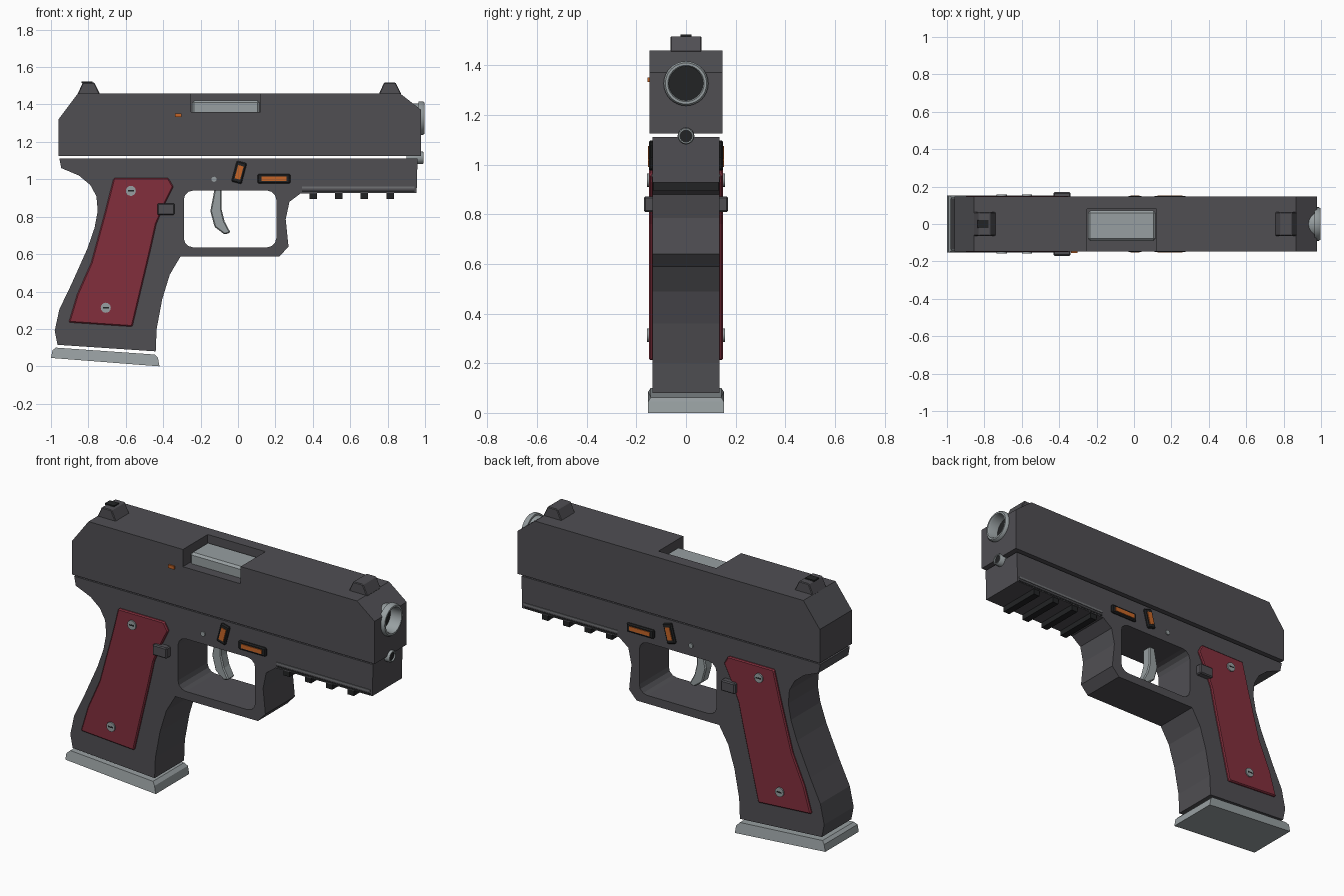
import bpy, bmesh, math
from mathutils import Matrix, Vector

if "Cube" in bpy.data.objects:
    bpy.data.objects.remove(bpy.data.objects["Cube"])


def material(name, rgb):
    m = bpy.data.materials.new(name)
    m.diffuse_color = (*rgb, 1)
    m.use_nodes = True
    m.node_tree.nodes["Principled BSDF"].inputs["Base Color"].default_value = m.diffuse_color
    return m


GUN = material("dark grey", (0.079, 0.077, 0.086))
RED = material("crimson", (0.225, 0.028, 0.046))
STEEL = material("light steel", (0.31, 0.345, 0.355))
BLACK = material("black", (0.016, 0.017, 0.018))
ORANGE = material("orange", (0.56, 0.13, 0.02))
MID = material("mid grey", (0.16, 0.165, 0.175))


def finish(name, bm, mat, bevel=0.0, smooth=False):
    bmesh.ops.recalc_face_normals(bm, faces=bm.faces[:])
    me = bpy.data.meshes.new(name)
    bm.to_mesh(me)
    bm.free()
    ob = bpy.data.objects.new(name, me)
    bpy.context.collection.objects.link(ob)
    me.materials.append(mat)
    bpy.ops.object.select_all(action='DESELECT')
    ob.select_set(True)
    bpy.context.view_layer.objects.active = ob
    if bevel:
        b = ob.modifiers.new("bevel", 'BEVEL')
        b.width, b.segments = bevel, 1
        bpy.ops.object.modifier_apply(modifier=b.name)
    if smooth:
        bpy.ops.object.shade_smooth_by_angle(angle=math.radians(35))
    return ob


def prism(name, pts, y0, y1, mat, bevel=0.0):
    """Side profile (x, z) extruded from y0 to y1."""
    bm = bmesh.new()
    face = bm.faces.new([bm.verts.new((x, y0, z)) for x, z in pts])
    ext = bmesh.ops.extrude_face_region(bm, geom=[face])
    verts = [g for g in ext['geom'] if isinstance(g, bmesh.types.BMVert)]
    bmesh.ops.translate(bm, verts=verts, vec=(0, y1 - y0, 0))
    return finish(name, bm, mat, bevel)


def rect(cx, cz, w, h, tilt=0.0):
    c, s = math.cos(tilt), math.sin(tilt)
    return [(cx + u * w / 2 * c - v * h / 2 * s, cz + u * w / 2 * s + v * h / 2 * c)
            for u, v in ((-1, -1), (1, -1), (1, 1), (-1, 1))]


def disc(name, loc, r, depth, axis, mat, n=24):
    """Solid cylinder centred at loc, along axis X or Y."""
    rot = Matrix.Rotation(math.pi / 2, 4, 'Y' if axis == 'X' else 'X')
    bm = bmesh.new()
    bmesh.ops.create_cone(bm, cap_ends=True, segments=n, radius1=r, radius2=r,
                          depth=depth, matrix=Matrix.Translation(loc) @ rot)
    return finish(name, bm, mat, smooth=True)


def tube(name, z, profile, mat, n=32):
    """Open profile of (x, radius) spun around the x direction at height z."""
    bm = bmesh.new()
    vs = [bm.verts.new((x, 0, z + r)) for x, r in profile]
    es = [bm.edges.new(p) for p in zip(vs, vs[1:])]
    bmesh.ops.spin(bm, geom=vs + es, cent=(0, 0, z), axis=(1, 0, 0),
                   angle=2 * math.pi, steps=n)
    bmesh.ops.remove_doubles(bm, verts=bm.verts[:], dist=1e-4)
    return finish(name, bm, mat, smooth=True)


def cut(ob, cutter):
    bpy.context.view_layer.objects.active = ob
    m = ob.modifiers.new("cut", 'BOOLEAN')
    m.operation, m.solver, m.object = 'DIFFERENCE', 'EXACT', cutter
    bpy.ops.object.modifier_apply(modifier=m.name)
    bpy.data.objects.remove(cutter)


# Slide with ejection port and bore
slide = prism("slide", [(-0.96, 1.125), (-0.96, 1.32), (-0.855, 1.46), (0.865, 1.46),
                        (0.978, 1.372), (0.978, 1.125)], -0.147, 0.147, GUN)
cut(slide, prism("port_cutter", rect(-0.065, 1.46, 0.37, 0.2), -0.3, 0.08, GUN))
cut(slide, disc("bore_cutter", (0.95, 0, 1.327), 0.08, 0.2, 'X', GUN))
prism("chamber", rect(-0.065, 1.385, 0.362, 0.075), -0.09, 0.072, STEEL, 0.012)

# Barrel muzzle and guide rod
tube("muzzle", 1.327, [(0.86, 0.079), (0.965, 0.079), (0.965, 0.09), (0.988, 0.09),
                       (0.998, 0.083), (0.998, 0.073), (0.988, 0.068), (0.86, 0.068)], STEEL)
disc("bore", (0.9, 0, 1.327), 0.0785, 0.06, 'X', BLACK, 32)
tube("guide_rod", 1.115, [(0.9, 0.034), (0.985, 0.034), (0.992, 0.03), (0.992, 0.024),
                          (0.97, 0.024)], STEEL, 16)
disc("guide_rod_hole", (0.978, 0, 1.115), 0.025, 0.01, 'X', BLACK, 16)

# Frame with grip and trigger guard
frame = prism("frame", [
    (-0.955, 1.112), (-0.945, 1.06), (-0.85, 1.02), (-0.79, 0.97), (-0.757, 0.91),
    (-0.75, 0.83), (-0.767, 0.74), (-0.805, 0.63), (-0.89, 0.44), (-0.955, 0.305),
    (-0.98, 0.19), (-0.965, 0.115), (-0.44, 0.08), (-0.435, 0.20), (-0.405, 0.36),
    (-0.365, 0.49), (-0.307, 0.588), (0.222, 0.588), (0.27, 0.64), (0.255, 0.786),
    (0.275, 0.88), (0.335, 0.925), (0.955, 0.928), (0.96, 1.112)], -0.135, 0.135, GUN)
hole = []
for cx, cz, a0 in ((0.155, 0.89, 0), (-0.24, 0.89, 90), (-0.24, 0.686, 180), (0.155, 0.686, 270)):
    for i in range(4):
        a = math.radians(a0 + 30 * i)
        hole.append((cx + 0.05 * math.cos(a), cz + 0.05 * math.sin(a)))
cut(frame, prism("guard_cutter", hole, -0.3, 0.3, GUN))

# Trigger
prism("trigger", [(-0.125, 0.95), (-0.088, 0.95), (-0.088, 0.84), (-0.072, 0.775),
                  (-0.04, 0.715), (-0.072, 0.705), (-0.125, 0.745), (-0.148, 0.83)],
      -0.03, 0.03, STEEL, 0.006)

# Magazine base plate, narrower along its top edge
base = prism("magazine_base", [(-1.0, 0.045), (-0.42, 0.0), (-0.428, 0.045), (-0.445, 0.063),
                               (-0.975, 0.1), (-0.992, 0.085)], -0.153, 0.153, STEEL)
for v in base.data.vertices:
    line = 0.045 - (v.co.x + 1.0) * 0.0776
    if v.co.z - line > 0.05:
        v.co.y *= 0.93

# Accessory rail teeth
for i in range(4):
    prism(f"rail_tooth_{i + 1}", rect(0.402 + 0.137 * i, 0.912, 0.04, 0.036), -0.13, 0.13, BLACK)

# Sights
for name, x0 in (("rear_sight", -0.858), ("front_sight", 0.753)):
    prism(name, [(x0, 1.455), (x0 + 0.028, 1.517), (x0 + 0.09, 1.517), (x0 + 0.12, 1.455)],
          -0.063, 0.063, GUN, 0.004)
prism("rear_sight_notch", rect(-0.808, 1.519, 0.058, 0.009), -0.022, 0.022, BLACK)

# Details repeated on both sides
panel = [(-0.665, 1.007), (-0.372, 1.007), (-0.345, 0.96), (-0.39, 0.87), (-0.437, 0.76),
         (-0.468, 0.62), (-0.565, 0.212), (-0.905, 0.235), (-0.86, 0.385), (-0.785, 0.555),
         (-0.71, 0.83)]
for s, side in ((-1, "right"), (1, "left")):
    prism(f"grip_panel_{side}", panel, s * 0.13, s * 0.149, RED, 0.006)
    for x, z in ((-0.573, 0.938), (-0.707, 0.313)):
        disc(f"grip_screw_{side}", (x, s * 0.15, z), 0.027, 0.014, 'Y', STEEL, 16)
        prism(f"screw_slot_{side}", rect(x, z, 0.032, 0.008), s * 0.154, s * 0.158, BLACK)
    disc(f"frame_pin_{side}", (-0.128, s * 0.135, 1.0), 0.014, 0.012, 'Y', STEEL, 12)
    prism(f"magazine_release_{side}", rect(-0.385, 0.84, 0.092, 0.062),
          s * 0.12, s * 0.17, GUN, 0.006)
    prism(f"rail_stripe_{side}", rect(0.643, 0.956, 0.6, 0.012), s * 0.133, s * 0.139, MID)
    prism(f"rail_groove_{side}", rect(0.643, 0.936, 0.6, 0.01), s * 0.133, s * 0.1365, BLACK)
    # Levers: dark housings with ribbed orange insets
    for name, cx, cz, w, h, tilt in (("slide_lever", 0.006, 1.037, 0.115, 0.056, 1.31),
                                     ("safety_lever", 0.192, 1.003, 0.175, 0.05, 0.0)):
        prism(f"{name}_{side}", rect(cx, cz, w, h, tilt), s * 0.13, s * 0.149, BLACK, 0.006)
        prism(f"{name}_inset_{side}", rect(cx, cz, w - 0.042, h - 0.026, tilt),
              s * 0.145, s * 0.153, ORANGE)

# Loaded indicator on one side only
prism("indicator", rect(-0.32, 1.342, 0.036, 0.018), -0.156, -0.14, ORANGE)
